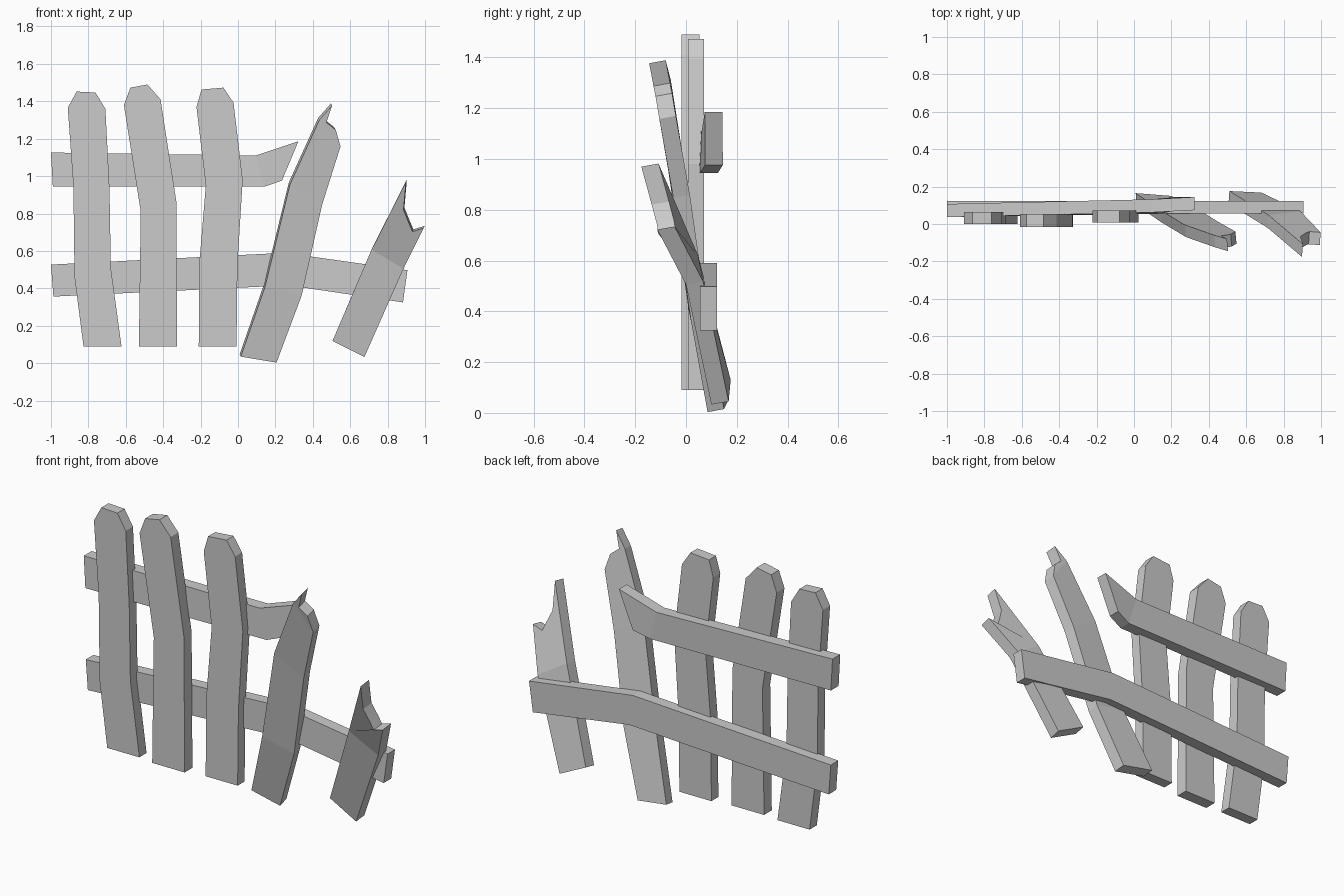
import bpy
import bmesh
from mathutils import Vector


def plank(name, side_a, side_b, tip=(), offset=(0, 0.07, 0), y=None):
    """Bent board: two matching edge chains, an optional tip outline, given thickness."""
    def pt(p):
        return Vector(p) if y is None else Vector((p[0], y, p[1]))
    a, b, t = ([pt(p) for p in chain] for chain in (side_a, side_b, tip))
    outline = a + t + b[::-1]
    n, off = len(outline), Vector(offset)
    bm = bmesh.new()
    front = [bm.verts.new(p) for p in outline]
    back = [bm.verts.new(p + off) for p in outline]
    for ring in (front, back):
        for i in range(len(a) - 1):
            bm.faces.new((ring[i], ring[i + 1], ring[n - 2 - i], ring[n - 1 - i]))
        if t:
            bm.faces.new(ring[len(a) - 1:n - len(a) + 1])
    for i in range(n):
        j = (i + 1) % n
        bm.faces.new((front[i], front[j], back[j], back[i]))
    bmesh.ops.recalc_face_normals(bm, faces=bm.faces)
    mesh = bpy.data.meshes.new(name)
    bm.to_mesh(mesh)
    bm.free()
    obj = bpy.data.objects.new(name, mesh)
    bpy.context.collection.objects.link(obj)


# Upright pickets with clipped tops
plank("left_picket",
      [(-.826, .09), (-.874, .46), (-.88, .944), (-.91, 1.366)],
      [(-.623, .09), (-.68, .51), (-.687, .93), (-.709, 1.36)],
      [(-.863, 1.452), (-.762, 1.447)], (0, .065, 0), y=0)
plank("second_picket",
      [(-.53, .09), (-.52, .81), (-.61, 1.38)],
      [(-.325, .09), (-.33, .865), (-.414, 1.41)],
      [(-.575, 1.473), (-.484, 1.49)], y=-.017)
plank("middle_picket",
      [(-.21, .09), (-.206, .543), (-.172, .95), (-.222, 1.37)],
      [(-.008, .09), (-.003, .527), (.025, .98), (-.024, 1.393)],
      [(-.195, 1.463), (-.078, 1.473)], (0, .063, 0), y=.008)

# Leaning picket with a splintered top
plank("leaning_picket",
      [(.015, .1, .035), (.145, .01, .41), (.278, -.07, .955), (.435, -.125, 1.30)],
      [(.206, .085, .003), (.34, .02, .36), (.45, -.05, .848), (.548, -.105, 1.158)],
      [(.503, -.145, 1.377), (.473, -.128, 1.287), (.523, -.12, 1.247)],
      (-.006, .065, .012))

# Snapped short picket
plank("broken_picket",
      [(.505, .108, .118), (.714, -.02, .607)],
      [(.676, .1, .033), (.885, .0, .505)],
      [(.898, -.176, .97), (.885, -.135, .82), (.915, -.115, .745),
       (.933, -.108, .703), (.993, -.113, .722)],
      (.005, .068, .012))

# Horizontal rails behind the pickets
plank("upper_rail",
      [(-1, .037, 1.126), (.094, .062, 1.11), (.323, .074, 1.186)],
      [(-.99, .037, .944), (.142, .055, .944), (.235, .075, .976)])
plank("lower_rail",
      [(-1, .527), (.25, .59), (.906, .497)],
      [(-.987, .356), (.27, .416), (.882, .325)],
      offset=(0, .067, 0), y=.055)
